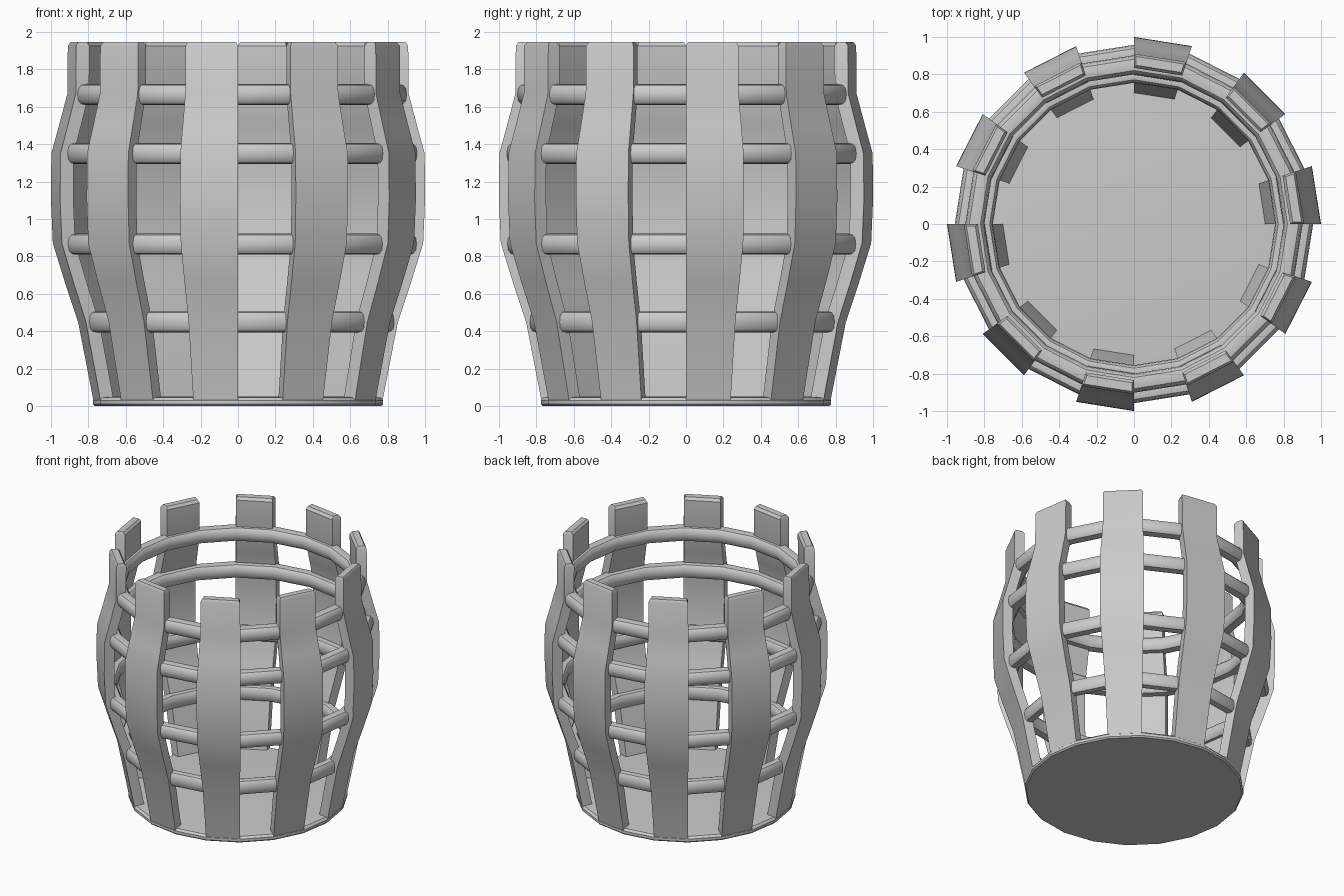
import bpy, bmesh, math

if "Cube" in bpy.data.objects:
    bpy.data.objects.remove(bpy.data.objects["Cube"])

N = 20                      # sides of the barrel; every other side carries a stave
STEP = 2 * math.pi / N


def finish(name, bm, angle=35):
    bmesh.ops.recalc_face_normals(bm, faces=bm.faces)
    me = bpy.data.meshes.new(name)
    bm.to_mesh(me)
    bm.free()
    ob = bpy.data.objects.new(name, me)
    bpy.context.collection.objects.link(ob)
    bpy.ops.object.select_all(action='DESELECT')
    ob.select_set(True)
    bpy.context.view_layer.objects.active = ob
    bpy.ops.object.shade_smooth_by_angle(angle=math.radians(angle))
    return ob


def polar(r, a, z):
    return (r * math.cos(a), r * math.sin(a), z)


def lathe(name, section, closed):
    """Spin an (r, z) section through N sides; open sections get end caps."""
    bm = bmesh.new()
    rings = [[bm.verts.new(polar(r, i * STEP, z)) for i in range(N)] for r, z in section]
    pairs = list(zip(rings, rings[1:]))
    if closed:
        pairs.append((rings[-1], rings[0]))
    for a, b in pairs:
        for i in range(N):
            j = (i + 1) % N
            bm.faces.new((a[i], a[j], b[j], b[i]))
    if not closed:
        bm.faces.new(rings[0])
        bm.faces.new(rings[-1])
    return finish(name, bm)


# floor disc with a small rounded rim
lathe("base_floor", [(0.765, 0), (0.775, 0.01), (0.775, 0.03), (0.76, 0.045),
                     (0.70, 0.05)], False)

# bulging staves: height, outer radius, inset of the chamfered top
PROFILE = [(0.015, 0.77, 0), (0.45, 0.855, 0), (0.66, 0.925, 0), (0.87, 0.99, 0),
           (1.1, 1.0, 0), (1.35, 0.998, 0), (1.5, 0.957, 0), (1.67, 0.912, 0),
           (1.925, 0.91, 0), (1.945, 0.91, 0.014)]
THICK = 0.075
for k in range(N // 2):
    a0 = 2 * k * STEP
    bm = bmesh.new()
    rings = []
    for z, r, inset in PROFILE:
        l, h = a0 + inset * 0.8, a0 + STEP - inset * 0.8
        ro, ri = r - inset, r - THICK + inset
        rings.append([bm.verts.new(polar(*p, z)) for p in ((ro, l), (ro, h), (ri, h), (ri, l))])
    for a, b in zip(rings, rings[1:]):
        for i in range(4):
            j = (i + 1) % 4
            bm.faces.new((a[i], a[j], b[j], b[i]))
    bm.faces.new(rings[0])
    bm.faces.new(rings[-1])
    finish(f"stave_{k + 1}", bm)

# rounded hoops running through the staves: centre height, outer and inner radius
HOOPS = [(0.45, 0.835, 0.755), (0.865, 0.955, 0.86), (1.35, 0.958, 0.86), (1.665, 0.902, 0.80)]
for k, (z, ro, ri) in enumerate(HOOPS):
    c, w, h = (ro + ri) / 2, (ro - ri) / 2, 0.056
    section = []
    for i in range(12):
        t = 2 * math.pi * i / 12
        # superellipse keeps the hoop slightly boxy
        ct, st = math.cos(t), math.sin(t)
        section.append((c + w * math.copysign(abs(ct) ** 0.75, ct),
                        z + h * math.copysign(abs(st) ** 0.75, st)))
    lathe(f"hoop_{k + 1}", section, True).data.update()
